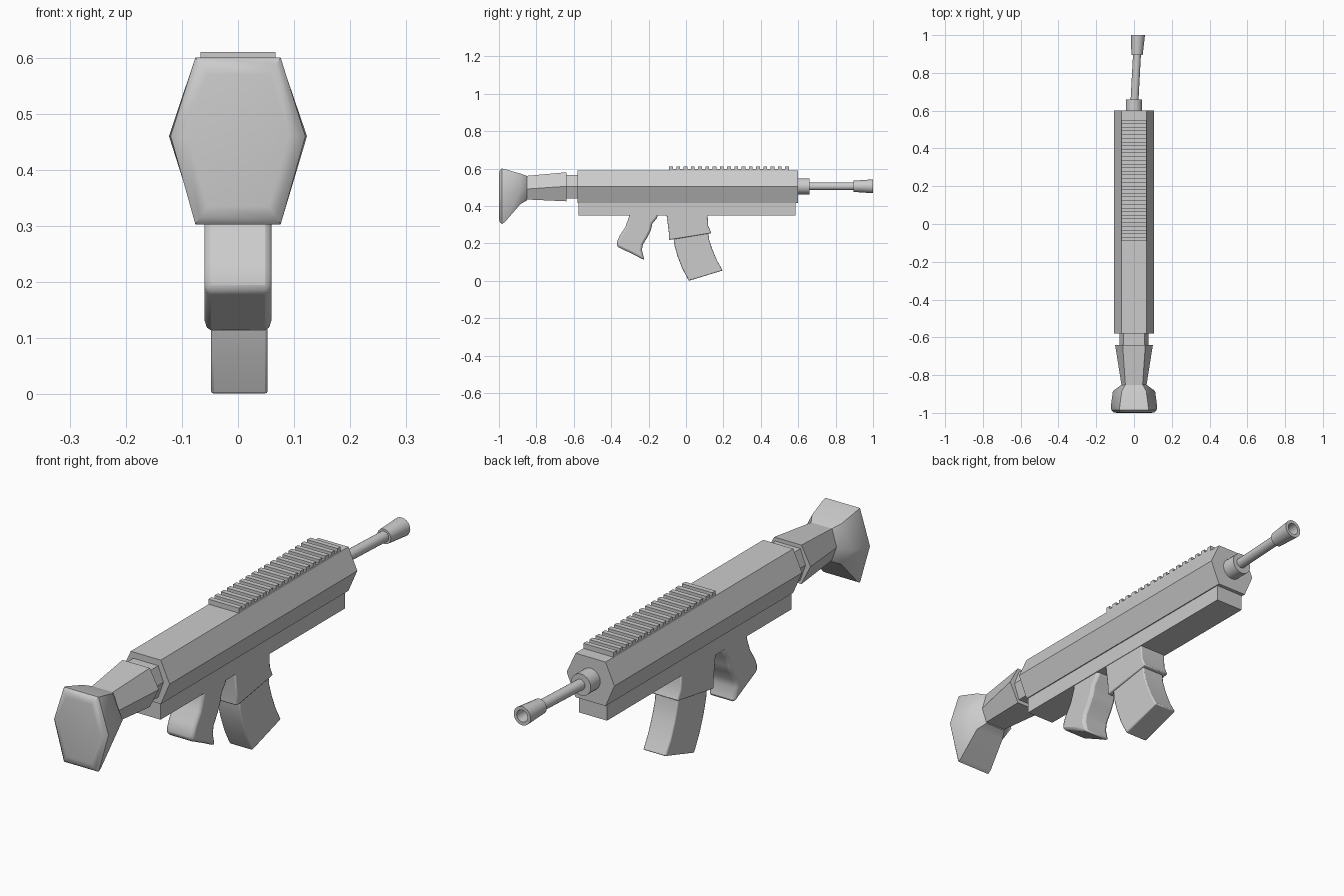
import bpy, bmesh, math
from mathutils import Vector

if "Cube" in bpy.data.objects:
    bpy.data.objects.remove(bpy.data.objects["Cube"])


def finish(name, bm, smooth=None, bevel=0.0):
    bmesh.ops.recalc_face_normals(bm, faces=bm.faces[:])
    me = bpy.data.meshes.new(name)
    bm.to_mesh(me)
    bm.free()
    ob = bpy.data.objects.new(name, me)
    bpy.context.collection.objects.link(ob)
    if bevel:
        m = ob.modifiers.new("bevel", 'BEVEL')
        m.width, m.segments = bevel, 2
        m.limit_method, m.angle_limit = 'ANGLE', math.radians(50)
    if smooth:
        bpy.ops.object.select_all(action='DESELECT')
        ob.select_set(True)
        bpy.context.view_layer.objects.active = ob
        bpy.ops.object.shade_smooth_by_angle(angle=math.radians(smooth))
    return ob


def loft(name, rings, caps=True, **kw):
    """Skin a list of equally sized rings of points."""
    bm = bmesh.new()
    vs = [[bm.verts.new(p) for p in r] for r in rings]
    n = len(vs[0])
    for a, b in zip(vs, vs[1:]):
        for i in range(n):
            j = (i + 1) % n
            bm.faces.new((a[i], a[j], b[j], b[i]))
    if caps:
        bm.faces.new(vs[0])
        bm.faces.new(vs[-1])
    return finish(name, bm, **kw)


def hexagon(y, top, mid, bot, flat, wide):
    return [(-flat, y, top), (flat, y, top), (wide, y, mid),
            (flat, y, bot), (-flat, y, bot), (-wide, y, mid)]


def side_profile(name, pts, x0, x1, **kw):
    return loft(name, [[(x, y, z) for y, z in pts] for x in (x0, x1)], **kw)


def box(name, half, y0, y1, z0, z1):
    return side_profile(name, [(y0, z0), (y1, z0), (y1, z1), (y0, z1)], -half, half)


def tube(name, sections, n=20):
    """Round part along y; sections are (x, y, radius)."""
    rings = [[(x + r * math.cos(2 * math.pi * i / n), y,
               0.505 + r * math.sin(2 * math.pi * i / n)) for i in range(n)]
             for x, y, r in sections]
    return loft(name, rings, smooth=35)


# main body
loft("receiver", [hexagon(y, 0.59, 0.505, 0.415, 0.066, 0.105) for y in (-0.58, 0.6)])
box("lower_body", 0.062, -0.575, 0.585, 0.35, 0.42)

# top rail with comb-shaped profile
rail = [(0.55, 0.585), (-0.09, 0.585)]
for i in range(17):
    y = -0.09 + i * 0.03875
    rail += [(y, 0.597), (y, 0.61), (y + 0.02, 0.61), (y + 0.02, 0.597)]
side_profile("top_rail", rail, -0.067, 0.067)

# shoulder stock
loft("stock_neck", [hexagon(y, 0.565, 0.505, 0.44, 0.055, 0.078) for y in (-0.65, -0.57)])
loft("stock", [hexagon(-0.64, 0.58, 0.505, 0.425, 0.06, 0.1),
               hexagon(-0.86, 0.56, 0.49, 0.435, 0.045, 0.065)])
loft("butt_pad", [hexagon(-0.85, 0.56, 0.49, 0.43, 0.045, 0.065),
                  hexagon(-0.885, 0.573, 0.48, 0.41, 0.065, 0.112),
                  hexagon(-0.97, 0.597, 0.46, 0.312, 0.076, 0.123),
                  hexagon(-0.985, 0.6, 0.46, 0.303, 0.076, 0.12),
                  hexagon(-0.997, 0.588, 0.46, 0.315, 0.068, 0.107),
                  hexagon(-1.0, 0.57, 0.46, 0.335, 0.055, 0.09)], smooth=40)

# barrel and hollow muzzle
tube("barrel_collar", [(0, 0.59, 0.043), (0, 0.66, 0.043)])
tube("barrel", [(0.002, 0.64, 0.021), (0.017, 0.92, 0.021)])
tube("muzzle", [(0.016, 0.895, 0.03), (0.021, 1.0, 0.037),
                (0.021, 1.0, 0.024), (0.018, 0.94, 0.022)])

# rear grip
side_profile("grip", [(-0.305, 0.36), (-0.15, 0.36), (-0.155, 0.335), (-0.18, 0.305),
                      (-0.188, 0.27), (-0.205, 0.235), (-0.23, 0.195), (-0.236, 0.165),
                      (-0.222, 0.11), (-0.29, 0.145), (-0.37, 0.183), (-0.368, 0.21),
                      (-0.355, 0.24), (-0.325, 0.285), (-0.305, 0.34)],
             -0.06, 0.06, smooth=40, bevel=0.012)

# magazine and its well
side_profile("magazine_well", [(-0.105, 0.36), (0.115, 0.36), (0.118, 0.295),
                               (0.136, 0.255), (-0.09, 0.218), (-0.092, 0.26)],
             -0.06, 0.06, smooth=30, bevel=0.005)
side_profile("magazine", [(-0.068, 0.25), (-0.062, 0.19), (-0.045, 0.13), (-0.02, 0.065),
                          (0.015, 0.0), (0.196, 0.055), (0.165, 0.11), (0.14, 0.17),
                          (0.124, 0.22), (0.118, 0.27)],
             -0.048, 0.053, smooth=30, bevel=0.005)
